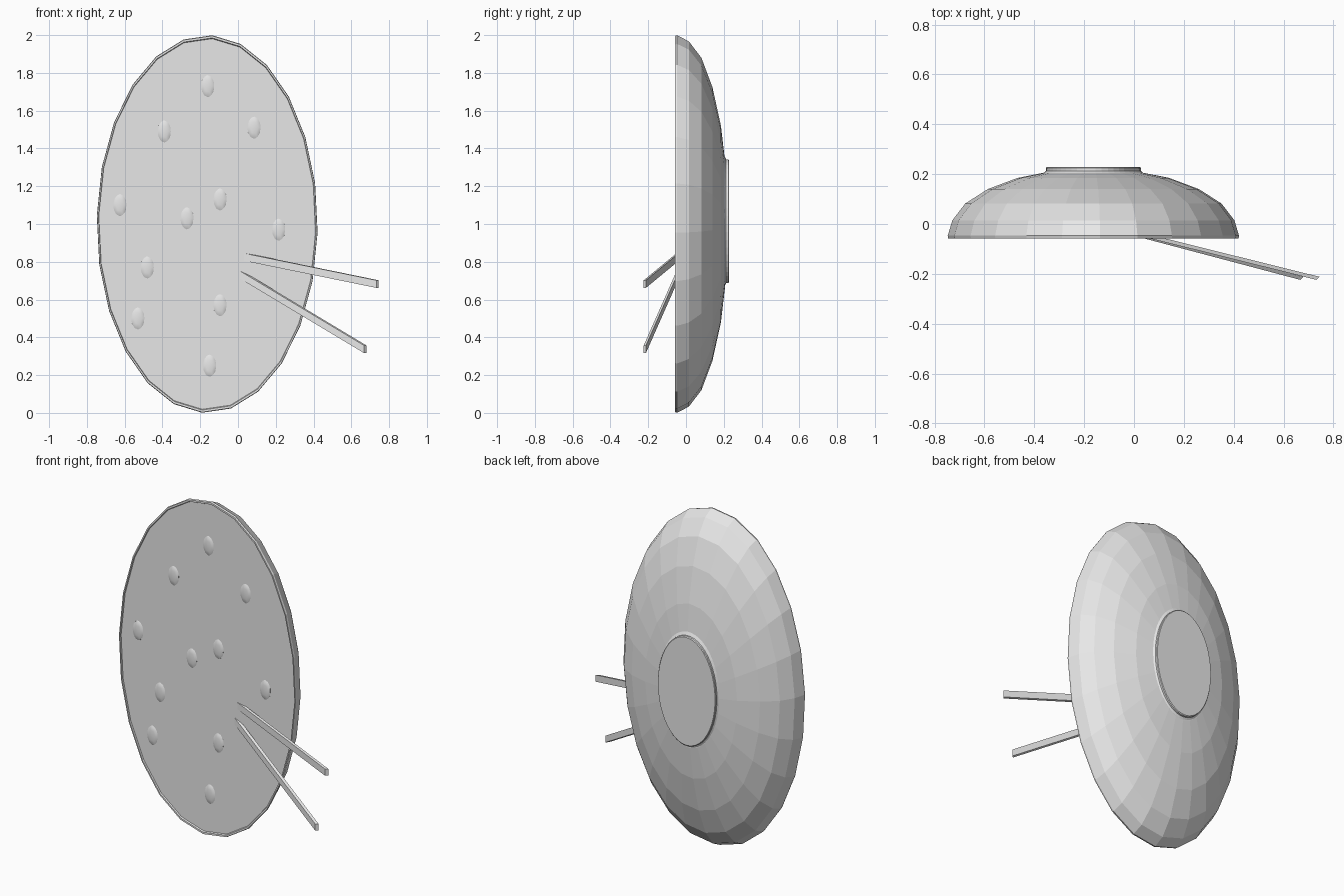
import bpy, bmesh, math
from mathutils import Vector

cube = bpy.data.objects.get("Cube")
if cube:
    bpy.data.objects.remove(cube, do_unlink=True)

# One plain grey for everything
grey = bpy.data.materials.new("plain grey")
grey.use_nodes = True
grey.diffuse_color = (0.8, 0.8, 0.8, 1)
grey.node_tree.nodes["Principled BSDF"].inputs["Base Color"].default_value = (0.8, 0.8, 0.8, 1)

CX, HALF_W = -0.163, 0.585
PHASE = math.radians(-2.6)


def finish(name, bm):
    bmesh.ops.recalc_face_normals(bm, faces=bm.faces)
    mesh = bpy.data.meshes.new(name)
    bm.to_mesh(mesh)
    bm.free()
    mesh.materials.append(grey)
    obj = bpy.data.objects.new(name, mesh)
    bpy.context.collection.objects.link(obj)
    return obj


def oval_lathe(name, profile, sides, cz=1.0):
    """Sweep (radius, y) points round an upright oval and cap both ends."""
    bm = bmesh.new()
    rings = []
    for r, y in profile:
        angles = [PHASE + math.tau * i / sides for i in range(sides)]
        rings.append([bm.verts.new((CX + HALF_W * r * math.cos(a), y, cz + r * math.sin(a)))
                      for a in angles])
    for a, b in zip(rings, rings[1:]):
        for i in range(sides):
            j = (i + 1) % sides
            bm.faces.new((a[i], a[j], b[j], b[i]))
    bm.faces.new(rings[0])
    bm.faces.new(rings[-1])
    return finish(name, bm)


# Faceted bowl with a thin lip round the recessed surface of the food
oval_lathe("bowl", [(0.982, -0.05), (0.986, -0.058), (0.997, -0.058), (1.0, -0.047),
                    (0.968, 0.015), (0.88, 0.082), (0.725, 0.14),
                    (0.52, 0.185), (0.33, 0.207)], 24)

# Foot ring on the back
oval_lathe("foot", [(0.345, 0.204), (0.327, 0.213), (0.327, 0.224), (0.322, 0.228)], 48, 1.015)

# Shallow lumps in the food
lumps = [(-0.16, 1.73), (-0.39, 1.49), (0.085, 1.51), (-0.625, 1.10),
         (-0.095, 1.13), (-0.27, 1.03), (0.215, 0.97), (-0.48, 0.77),
         (-0.53, 0.50), (-0.095, 0.57), (-0.15, 0.25)]
bm = bmesh.new()
for x, z in lumps:
    made = bmesh.ops.create_icosphere(bm, subdivisions=2, radius=1)["verts"]
    bmesh.ops.scale(bm, vec=(0.036, 0.009, 0.06), verts=made)
    bmesh.ops.translate(bm, vec=(x, -0.049, z), verts=made)
food = finish("food_lumps", bm)
bpy.context.view_layer.objects.active = food
food.select_set(True)
bpy.ops.object.shade_smooth_by_angle(angle=math.radians(30))


# Square sticks leaning out of the food
def stick(name, start, end):
    bm = bmesh.new()
    deep, tall = Vector((-0.013, -0.012, 0)), Vector((0, 0, 0.04))
    ends = []
    for p in (Vector(start), Vector(end)):
        ends.append([bm.verts.new(p + deep * u + tall * v)
                     for u, v in ((0, -0.5), (1, -0.5), (1, 0.5), (0, 0.5))])
    a, b = ends
    for i in range(4):
        j = (i + 1) % 4
        bm.faces.new((a[i], a[j], b[j], b[i]))
    bm.faces.new(a)
    bm.faces.new(b)
    finish(name, bm)


stick("upper_chopstick", (0.04, -0.037, 0.826), (0.745, -0.212, 0.682))
stick("lower_chopstick", (0.02, -0.037, 0.733), (0.68, -0.212, 0.337))
